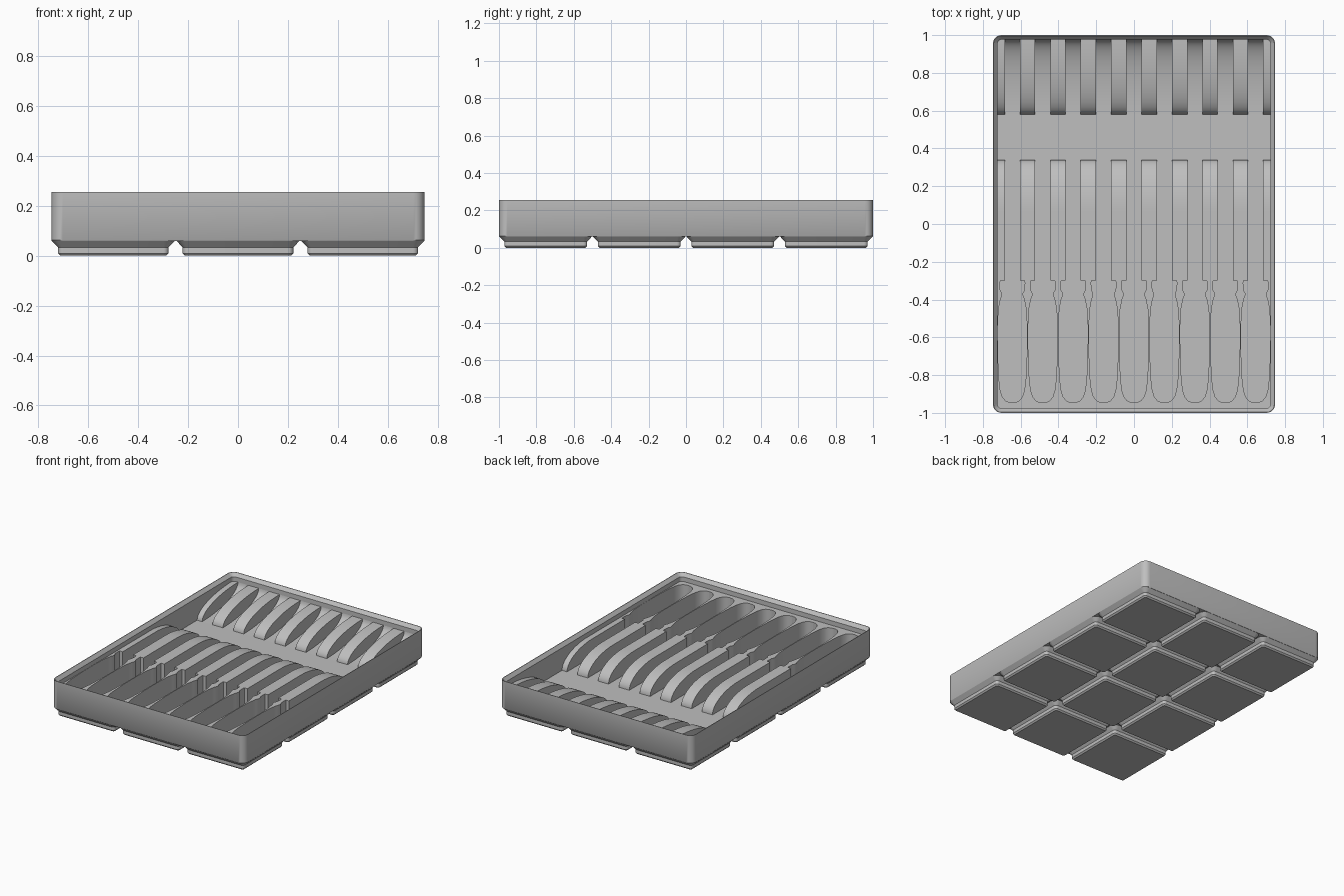
import bpy, bmesh, math

if "Cube" in bpy.data.objects:
    bpy.data.objects.remove(bpy.data.objects["Cube"])

FLOOR, TOP = 0.075, 0.2        # tray floor and divider top heights
IN_X, IN_Y = 0.723, 0.977      # inner half sizes of the tray
PITCH = 0.161                  # spacing of the cutlery slots

grey = bpy.data.materials.new("light_grey")
grey.diffuse_color = (0.52, 0.52, 0.52, 1)
grey.use_nodes = True
grey.node_tree.nodes["Principled BSDF"].inputs["Base Color"].default_value = grey.diffuse_color


def finish(name, bm, angle=35):
    bmesh.ops.recalc_face_normals(bm, faces=bm.faces)
    mesh = bpy.data.meshes.new(name)
    bm.to_mesh(mesh)
    bm.free()
    mesh.materials.append(grey)
    ob = bpy.data.objects.new(name, mesh)
    bpy.context.collection.objects.link(ob)
    bpy.ops.object.select_all(action='DESELECT')
    ob.select_set(True)
    bpy.context.view_layer.objects.active = ob
    bpy.ops.object.shade_smooth_by_angle(angle=math.radians(angle))
    return ob


def rounded_rect(hx, hy, r, n=6):
    pts = []
    for q, (sx, sy) in enumerate([(1, 1), (-1, 1), (-1, -1), (1, -1)]):
        for i in range(n + 1):
            a = math.pi / 2 * (q + i / n)
            pts.append((sx * (hx - r) + r * math.cos(a),
                        sy * (hy - r) + r * math.sin(a)))
    return pts


def loft_rings(bm, rings, cx=0, cy=0):
    """rings: (half x, half y, corner radius, z), capped at both ends"""
    loops = [[bm.verts.new((cx + x, cy + y, z)) for x, y in rounded_rect(hx, hy, r)]
             for hx, hy, r, z in rings]
    for a, b in zip(loops, loops[1:]):
        n = len(a)
        for i in range(n):
            j = (i + 1) % n
            bm.faces.new((a[i], a[j], b[j], b[i]))
    bm.faces.new(loops[0])
    bm.faces.new(loops[-1])


def strip(bm, cx, stations):
    """bar along y; stations: (y, half width, top z), clipped to the tray"""
    clip = lambda x: max(-IN_X, min(IN_X, x))
    rows = []
    for y, w, z in stations:
        x0, x1 = clip(cx - w), clip(cx + w)
        rows.append([bm.verts.new(p) for p in
                     ((x0, y, FLOOR - 0.005), (x1, y, FLOOR - 0.005), (x1, y, z), (x0, y, z))])
    for a, b in zip(rows, rows[1:]):
        for i in range(4):
            j = (i + 1) % 4
            bm.faces.new((a[i], a[j], b[j], b[i]))
    bm.faces.new(rows[0])
    bm.faces.new(rows[-1])


# tray shell: outer wall, stacking lip, inner wall and floor
bm = bmesh.new()
loft_rings(bm, [(0.745, 0.998, 0.045, 0.059), (0.747, 1.0, 0.045, 0.062),
                (0.747, 1.0, 0.045, 0.255), (0.743, 0.996, 0.041, 0.255),
                (IN_X, IN_Y, 0.024, 0.232), (IN_X, IN_Y, 0.024, FLOOR)])
finish("tray_shell", bm)

# stepped feet on a 3 x 4 grid
bm = bmesh.new()
for i in range(3):
    for j in range(4):
        loft_rings(bm, [(0.212, 0.212, 0.011, 0.0), (0.2215, 0.2215, 0.02, 0.0095),
                        (0.2215, 0.2215, 0.02, 0.033), (0.247, 0.247, 0.045, 0.06)],
                   i * 0.5 - 0.5, j * 0.5 - 0.75)
finish("feet", bm, 30)

# front dividers: slot half widths along y outline the handles
slot = [(-IN_Y, 0), (-0.945, 0), (-0.943, 0.02), (-0.935, 0.037), (-0.915, 0.053),
        (-0.88, 0.064), (-0.82, 0.071), (-0.7, 0.0765), (-0.55, 0.078), (-0.45, 0.073),
        (-0.4, 0.063), (-0.378, 0.055), (-0.366, 0.055), (-0.35, 0.064),
        (-0.31, 0.066), (-0.3, 0.063), (-0.299, 0.04)]
handle = [(y, PITCH / 2 - s, TOP) for y, s in slot]
rise = TOP - FLOOR
N = 14
for k in range(N + 1):         # rounded rear end of the rib
    a = math.pi / 2 * k / N
    handle.append((0.06 + 0.28 * math.sin(a), PITCH / 2 - 0.04, FLOOR + rise * math.cos(a)))

# rear ribs curve up convexly, rear slot floors curve up concavely
rib, ramp = [], []
for k in range(N + 1):
    a = math.pi / 2 * k / N
    rib.append((IN_Y - 0.397 * math.cos(a), PITCH / 2 - 0.04, FLOOR + rise * math.sin(a)))
    ramp.append((0.58 + 0.397 * math.sin(a), 0.04, FLOOR + rise * (1 - math.cos(a))))

bm_front, bm_rib, bm_ramp = bmesh.new(), bmesh.new(), bmesh.new()
for k in range(10):
    strip(bm_front, (k - 4.5) * PITCH, handle)
    strip(bm_rib, (k - 4.5) * PITCH, rib)
for k in range(9):
    strip(bm_ramp, (k - 4) * PITCH, ramp)
finish("handle_dividers", bm_front)
finish("rear_ribs", bm_rib)
finish("rear_slot_ramps", bm_ramp)
